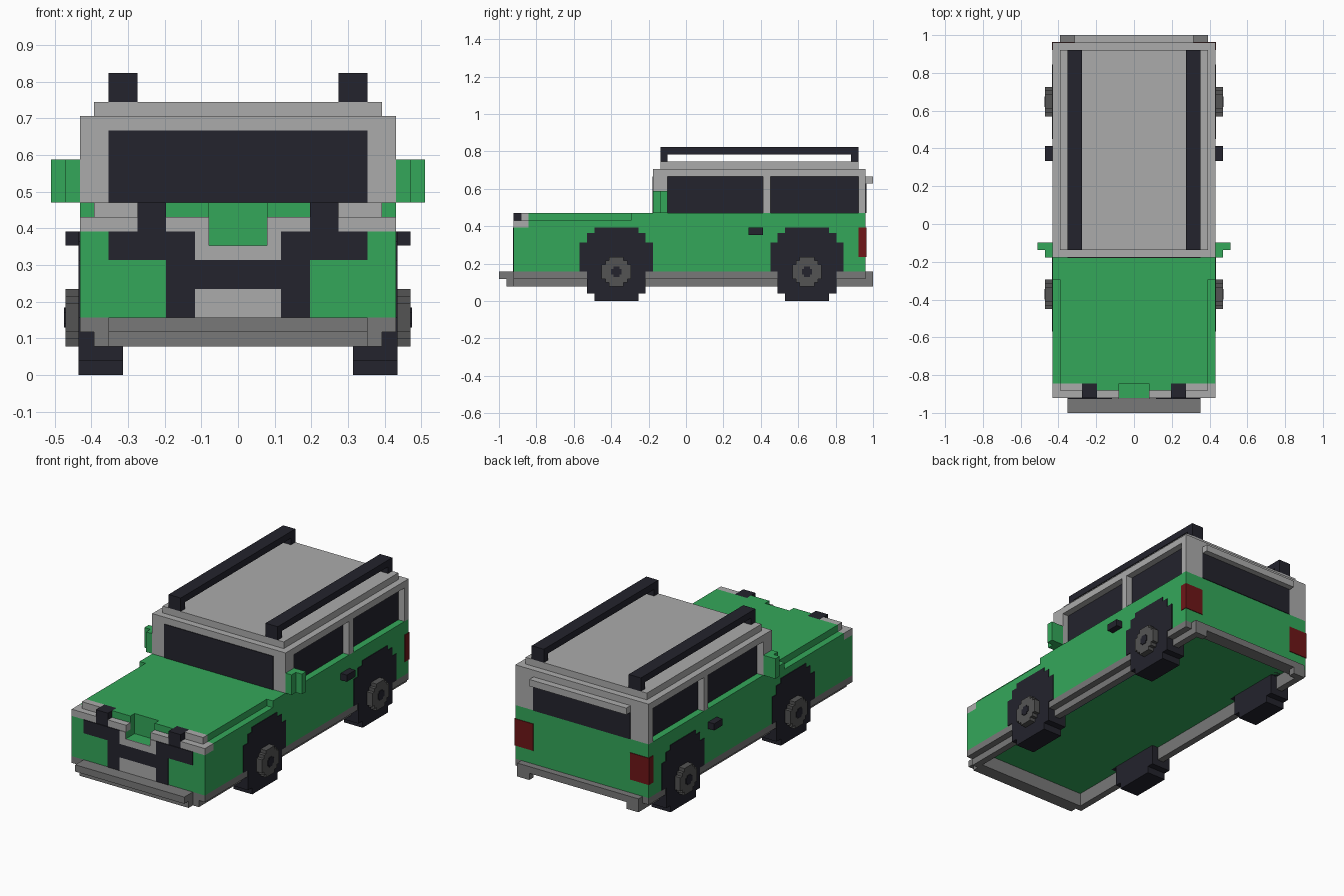
import bpy, bmesh
from mathutils import Matrix, Vector

if "Cube" in bpy.data.objects:
    bpy.data.objects.remove(bpy.data.objects["Cube"])

V = 2 / 51      # size of one block; y is counted from the front bumper
T = 0.1         # thickness of flush painted plates, in blocks


def material(name, rgb):
    m = bpy.data.materials.new(name)
    m.use_nodes = True
    m.diffuse_color = (*rgb, 1)
    bsdf = m.node_tree.nodes["Principled BSDF"]
    bsdf.inputs["Base Color"].default_value = (*rgb, 1)
    bsdf.inputs["Roughness"].default_value = 0.8
    return m


GREEN = material("body green", (0.034, 0.39, 0.102))
BLACK = material("near black", (0.017, 0.017, 0.026))
LIGHT = material("light grey", (0.41, 0.41, 0.41))
MID = material("bumper grey", (0.19, 0.19, 0.19))
HUB = material("hub grey", (0.088, 0.088, 0.088))
RED = material("lamp red", (0.156, 0.008, 0.009))
BLUE = material("sill blue", (0.032, 0.102, 0.305))


def part(name, mat, boxes, mirror=False):
    """Join boxes (x0, x1, y0, y1, z0, z1) in blocks; mirror copies them to -x."""
    bm = bmesh.new()
    if mirror:
        boxes = boxes + [(-b[1], -b[0], *b[2:]) for b in boxes]
    for x0, x1, y0, y1, z0, z1 in boxes:
        centre = Vector(((x0 + x1) / 2, (y0 + y1) / 2 - 25.5, (z0 + z1) / 2)) * V
        size = Vector((x1 - x0, y1 - y0, z1 - z0)) * V
        bmesh.ops.create_cube(bm, size=1, matrix=Matrix.Translation(centre) @ Matrix.Diagonal((*size, 1)))
    me = bpy.data.meshes.new(name)
    bm.to_mesh(me)
    bm.free()
    me.materials.append(mat)
    ob = bpy.data.objects.new(name, me)
    bpy.context.collection.objects.link(ob)
    return ob


# Body shell with the notch in the nose
part("body", GREEN, [(-11, 11, 2, 50, 4, 9), (-11, 11, 4, 50, 9, 11), (-11, 11, 18, 50, 11, 12)])
part("hood", GREEN, [(-10, 10, 4, 18, 11, 12)])
part("nose", GREEN, [(2, 11, 2, 4, 9, 10), (2, 5, 3, 4, 10, 12)], True)

# Nose trim and grille guard
part("nose_trim", LIGHT, [(2, 5, 2, 3, 10, 11), (7, 11, 2, 4, 10, 11), (7, 10, 3, 4, 11, 12),
                          (2, 3, 2 - T, 2, 9, 10)], True)
part("grille_trim", LIGHT, [(-3, 3, 2 - T, 2, 8, 9), (-3, 3, 2 - T, 2, 4, 6)])
part("guard_prongs", BLACK, [(5, 7, 2, 4, 10, 12)], True)
part("guard_sides", BLACK, [(3, 9, 2 - T, 2, 8, 10), (3, 5, 2 - T, 2, 4, 6)], True)
part("guard_bar", BLACK, [(-5, 5, 2 - T, 2, 6, 8)])

# Bumpers and the stepped frame under the body
part("front_bumper", MID, [(-9, 9, 0, 2, 3, 4), (-9, 9, 1, 2, 2, 3)])
part("rear_bumper", MID, [(-10, 10, 50, 51, 3, 4), (8, 10, 50, 51, 2, 3), (-10, -8, 50, 51, 2, 3)])
part("side_sills", MID, [(9, 11, 2, 50, 3, 4), (9, 10, 2, 50, 2, 3)], True)
part("cross_sills", MID, [(-9, 9, 2, 3, 2, 4), (-9, 9, 49, 50, 3, 4)])
part("inner_sill_strip", BLUE, [(9 - T, 9, 21, 37, 2, 4)])

# Cabin: dark glass core wrapped in pillars and roof
part("side_glass", BLACK, [(-10, 10, 22, 49, 12, 17)])
part("cabin_ends", LIGHT, [(-11, 11, 21, 22, 12, 17), (-11, 11, 49, 50, 12, 17)])
part("pillars", LIGHT, [(10, 11, 22, 23, 12, 17), (10, 11, 36, 37, 12, 17)], True)
part("roof", LIGHT, [(-11, 11, 21, 50, 17, 18), (-10, 10, 22, 49, 18, 19)])
part("windscreen", BLACK, [(-9, 9, 21 - T, 21, 12, 17)])
part("rear_window", BLACK, [(-8, 8, 50, 50 + T, 12, 16)])
part("rear_window_hood", LIGHT, [(-8, 8, 50, 51, 16, 17)])
part("roof_rails", BLACK, [(7, 9, 22, 49, 20, 21), (7, 9, 22, 23, 19, 20), (7, 9, 48, 49, 19, 20)], True)

# Side fittings
part("mirrors", GREEN, [(11, 12, 21, 23, 12, 15), (12, 13, 22, 23, 12, 15)], True)
part("door_handles", BLACK, [(11, 12, 34, 36, 9, 10)], True)
part("tail_lamps", RED, [(8, 11 + T, 49, 50 + T, 6, 10)], True)

# Wheels: stepped tyres, cross-shaped hubs and axle caps
ROWS = [(0, 1, 3), (1, 4, 4), (4, 8, 5), (8, 9.3, 4), (9.3, 10, 3)]
for name, y in (("front", 16), ("rear", 42)):
    part(name + "_tyres", BLACK, [(8, 11 + T, y - w, y + w, a, b) for a, b, w in ROWS], True)
    part(name + "_hubs", HUB, [(11, 12, y - w, y + w, 4 - h, 4 + h)
                               for w, h in ((1, 2), (2, 1), (1.5, 1.5))], True)
    part(name + "_axle_caps", BLACK, [(12, 12 + T, y - w, y + w, 4 - h, 4 + h)
                                      for w, h in ((0.4, 0.7), (0.7, 0.4))], True)
